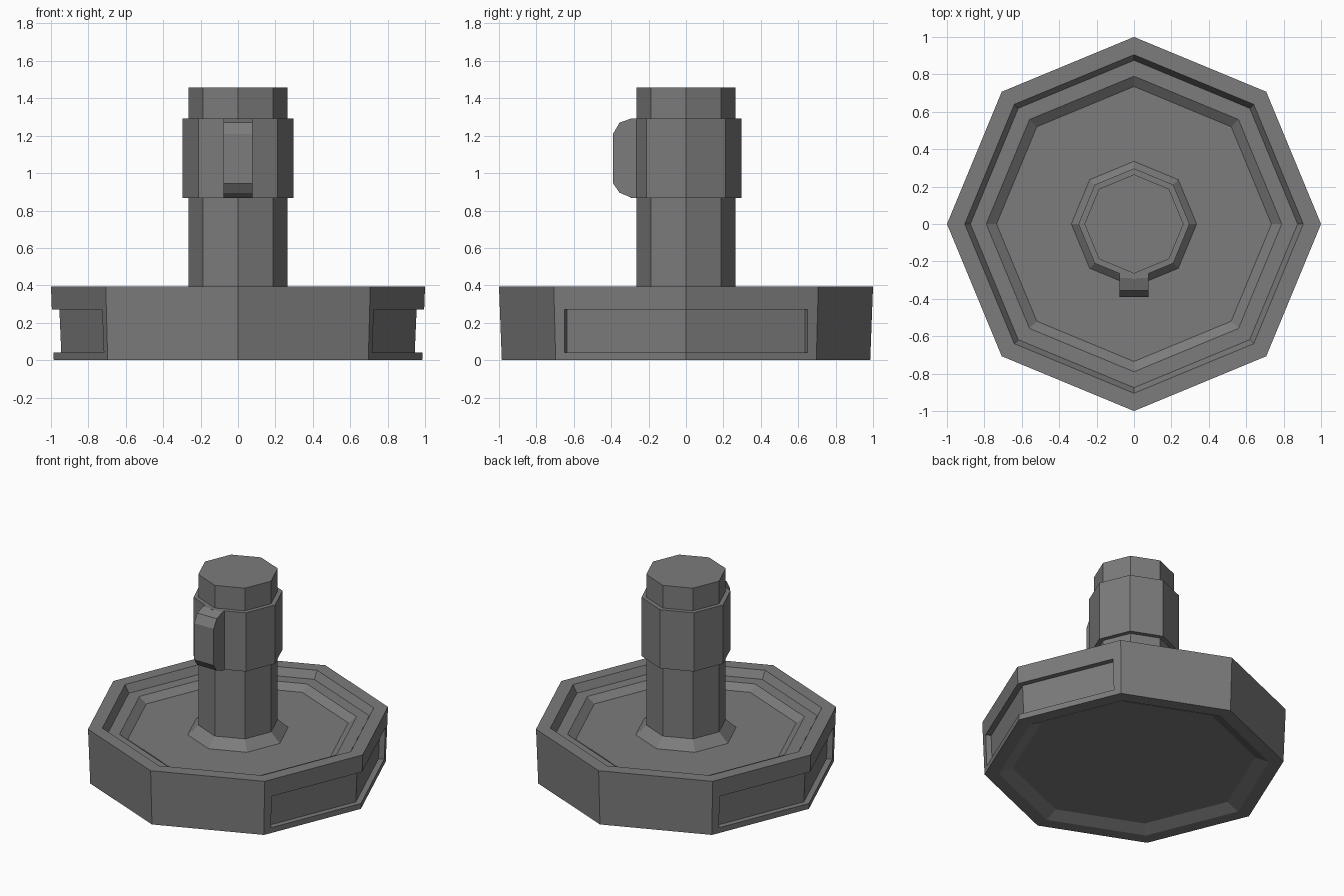
import bpy, bmesh, math

cube = bpy.data.objects.get("Cube")
if cube:
    bpy.data.objects.remove(cube, do_unlink=True)

grey = bpy.data.materials.new("dark_grey_metal")
grey.use_nodes = True
colour = (0.2, 0.2, 0.2, 1)
grey.diffuse_color = colour
grey.node_tree.nodes["Principled BSDF"].inputs["Base Color"].default_value = colour


def finish(name, bm):
    bmesh.ops.recalc_face_normals(bm, faces=bm.faces)
    mesh = bpy.data.meshes.new(name)
    bm.to_mesh(mesh)
    bm.free()
    mesh.materials.append(grey)
    obj = bpy.data.objects.new(name, mesh)
    bpy.context.collection.objects.link(obj)
    return obj


def loft(name, rings):
    """Join matching rings of points with quads and cap both ends."""
    bm = bmesh.new()
    loops = [[bm.verts.new(p) for p in ring] for ring in rings]
    n = len(loops[0])
    for a, b in zip(loops, loops[1:]):
        for i in range(n):
            j = (i + 1) % n
            bm.faces.new((a[i], a[j], b[j], b[i]))
    bm.faces.new(loops[0])
    bm.faces.new(loops[-1])
    return finish(name, bm)


def octagonal(name, profile):
    """Eight-sided turned part from (radius, height) points."""
    angles = [i * math.pi / 4 for i in range(8)]
    return loft(name, [[(r * math.cos(a), r * math.sin(a), z) for a in angles]
                       for r, z in profile])


# Dished base with a stepped rim and a hollow underside
base = octagonal("base", [
    (0.8, 0.04), (0.89, 0), (0.985, 0), (1, 0.395), (0.905, 0.395),
    (0.875, 0.34), (0.79, 0.34), (0.735, 0.3)])


# Long recess wrapped round each side corner of the base
def recess_ring(side, z, inner):
    slope = math.tan(math.pi / 8)
    half, reach = 0.635, 0.14
    x_end = inner - half * slope
    out_x, out_y = reach * math.cos(math.pi / 8), reach * math.sin(math.pi / 8)
    right = [(inner, 0), (x_end, half), (x_end + out_x, half + out_y),
             (inner + 0.15, 0), (x_end + out_x, -half - out_y), (x_end, -half)]
    return [(side * x, y, z) for x, y in right]


cutters = []
for side in (-1, 1):
    cutter = loft("recess_cutter", [recess_ring(side, 0.04, 0.945),
                                    recess_ring(side, 0.27, 0.955)])
    cutter.hide_render = True
    mod = base.modifiers.new("recess", 'BOOLEAN')
    mod.operation = 'DIFFERENCE'
    mod.solver = 'EXACT'
    mod.object = cutter
    cutters.append(cutter)

bpy.context.view_layer.update()
graph = bpy.context.evaluated_depsgraph_get()
carved = bpy.data.meshes.new_from_object(base.evaluated_get(graph))
base.modifiers.clear()
base.data = carved
for cutter in cutters:
    bpy.data.objects.remove(cutter, do_unlink=True)

# Post with a flared foot, and the collar round it
octagonal("post", [(0.335, 0.3), (0.265, 0.365), (0.265, 1.457)])
octagonal("collar", [(0.297, 0.868), (0.297, 1.293)])

# Chamfered lug on the front of the collar
lug = [(-0.2, 0.868), (-0.29, 0.868), (-0.355, 0.895), (-0.39, 0.945),
       (-0.39, 1.21), (-0.355, 1.27), (-0.29, 1.293), (-0.2, 1.293)]
loft("front_lug", [[(x, y, z) for y, z in lug] for x in (-0.078, 0.078)])
